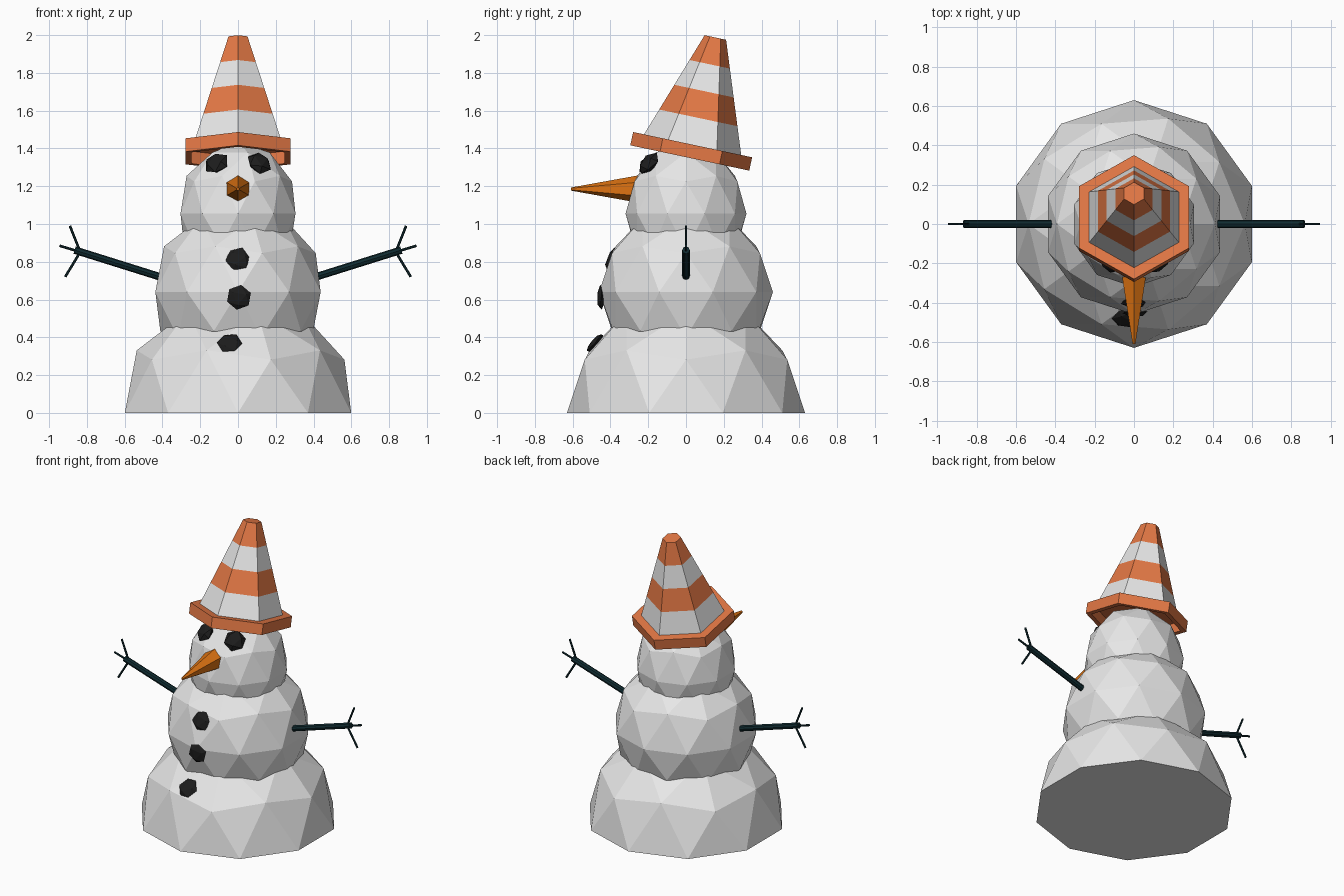
import bpy, bmesh, math
from mathutils import Vector, Matrix

if "Cube" in bpy.data.objects:
    bpy.data.objects.remove(bpy.data.objects["Cube"])


def material(name, rgb):
    m = bpy.data.materials.new(name)
    m.diffuse_color = (*rgb, 1)
    m.use_nodes = True
    m.node_tree.nodes["Principled BSDF"].inputs["Base Color"].default_value = m.diffuse_color
    return m


SNOW = material("snow_white", (0.8, 0.8, 0.8))
ORANGE = material("cone_orange", (0.78, 0.19, 0.06))
CARROT = material("carrot_orange", (0.72, 0.17, 0.006))
COAL = material("coal_black", (0.012, 0.012, 0.012))
TWIG = material("twig_dark_teal", (0.005, 0.024, 0.03))


def finish(bm, name, *mats):
    bmesh.ops.recalc_face_normals(bm, faces=bm.faces[:])
    me = bpy.data.meshes.new(name)
    bm.to_mesh(me)
    bm.free()
    for m in mats:
        me.materials.append(m)
    ob = bpy.data.objects.new(name, me)
    bpy.context.collection.objects.link(ob)
    return ob


def snowball(name, z, r, h, flat_bottom=False):
    bm = bmesh.new()
    bmesh.ops.create_icosphere(bm, subdivisions=2, radius=1)
    if flat_bottom:
        bmesh.ops.delete(bm, geom=[v for v in bm.verts if v.co.z < -0.01], context='VERTS')
        bmesh.ops.holes_fill(bm, edges=[e for e in bm.edges if e.is_boundary], sides=0)
    bm.transform(Matrix.Translation((0, 0, z)) @ Matrix.Diagonal((r, r, h, 1)))
    return finish(bm, name, SNOW)


def lathe(name, start, direction, profile, sides, mats, rule=None):
    """Faceted turned part: profile of (radius, distance) along direction."""
    bm = bmesh.new()
    rings = []
    for r, t in profile:
        angles = [math.pi / 2 + math.tau * i / sides for i in range(sides)]
        rings.append([bm.verts.new((r * math.cos(a), r * math.sin(a), t)) for a in angles])
    bm.faces.new(rings[0])
    bm.faces.new(rings[-1])
    for k in range(len(rings) - 1):
        for i in range(sides):
            j = (i + 1) % sides
            f = bm.faces.new((rings[k][i], rings[k][j], rings[k + 1][j], rings[k + 1][i]))
            if rule:
                f.material_index = rule(k)
    rot = Vector(direction).to_track_quat('Z', 'Y').to_matrix().to_4x4()
    bm.transform(Matrix.Translation(start) @ rot)
    return finish(bm, name, *mats)


def rod(name, a, b, r, sides):
    d = Vector(b) - Vector(a)
    return lathe(name, a, d, [(r, 0), (r, d.length)], sides, [TWIG])


def coal(name, pos, normal, r, depth, spin=0):
    bm = bmesh.new()
    bmesh.ops.create_icosphere(bm, subdivisions=1, radius=1)
    bm.transform(Matrix.Rotation(math.radians(37.38), 4, 'Y'))
    bm.transform(Matrix.Rotation(math.radians(spin), 4, 'Z'))
    bm.transform(Matrix.Diagonal((r, r, depth, 1)))
    rot = Vector(normal).to_track_quat('Z', 'Y').to_matrix().to_4x4()
    bm.transform(Matrix.Translation(pos) @ rot)
    return finish(bm, name, COAL)


# Body
snowball("bottom_snowball", 0, 0.63, 0.63, True)
snowball("middle_snowball", 0.64, 0.46, 0.46)
snowball("head_snowball", 1.055, 0.32, 0.38)

# Traffic cone hat, tilted backwards: hollow brim and striped cone
tilt = math.radians(12)
axis = (0, math.sin(tilt), math.cos(tilt))
base = (0, 0.035, 1.42)
lathe("hat_brim", base, axis,
      [(0.285, -0.005), (0.285, -0.072), (0.322, -0.072), (0.322, 0), (0.25, 0)], 6, [ORANGE])
lathe("hat_cone", base, axis,
      [(0.263 - 0.205 * k / 4, 0.58 * k / 4) for k in range(5)], 6,
      [ORANGE, SNOW], lambda k: 1 - k % 2).data.polygons[0].material_index = 0

# Carrot nose
lathe("nose", (0, -0.23, 1.185), (0, -1, 0), [(0.074, 0), (0.07, 0.035), (0.008, 0.38)], 6, [CARROT])

# Coal buttons
coal("button_top", (0, -0.398, 0.815), (0, -0.93, 0.36), 0.068, 0.022, 10)
coal("button_middle", (0.005, -0.45, 0.612), (0, -1, 0), 0.068, 0.022, 20)
coal("button_bottom", (-0.045, -0.482, 0.37), (-0.05, -0.75, 0.66), 0.068, 0.022, 0)

# Eyes and twig arms, mirrored
for s, side in ((-1, "left"), (1, "right")):
    coal("eye_" + side, (s * 0.113, -0.196, 1.322), (s * 0.4, -0.69, 0.66), 0.071, 0.034, 15 * s)
    rod("arm_" + side, (s * 0.38, 0, 0.71), (s * 0.865, 0, 0.862), 0.02, 8)
    for n, (x, z) in enumerate(((0.89, 0.99), (0.945, 0.885), (0.915, 0.72))):
        rod(f"finger_{side}_{n + 1}", (s * 0.835, 0, 0.852), (s * x, 0, z), 0.007, 6)
